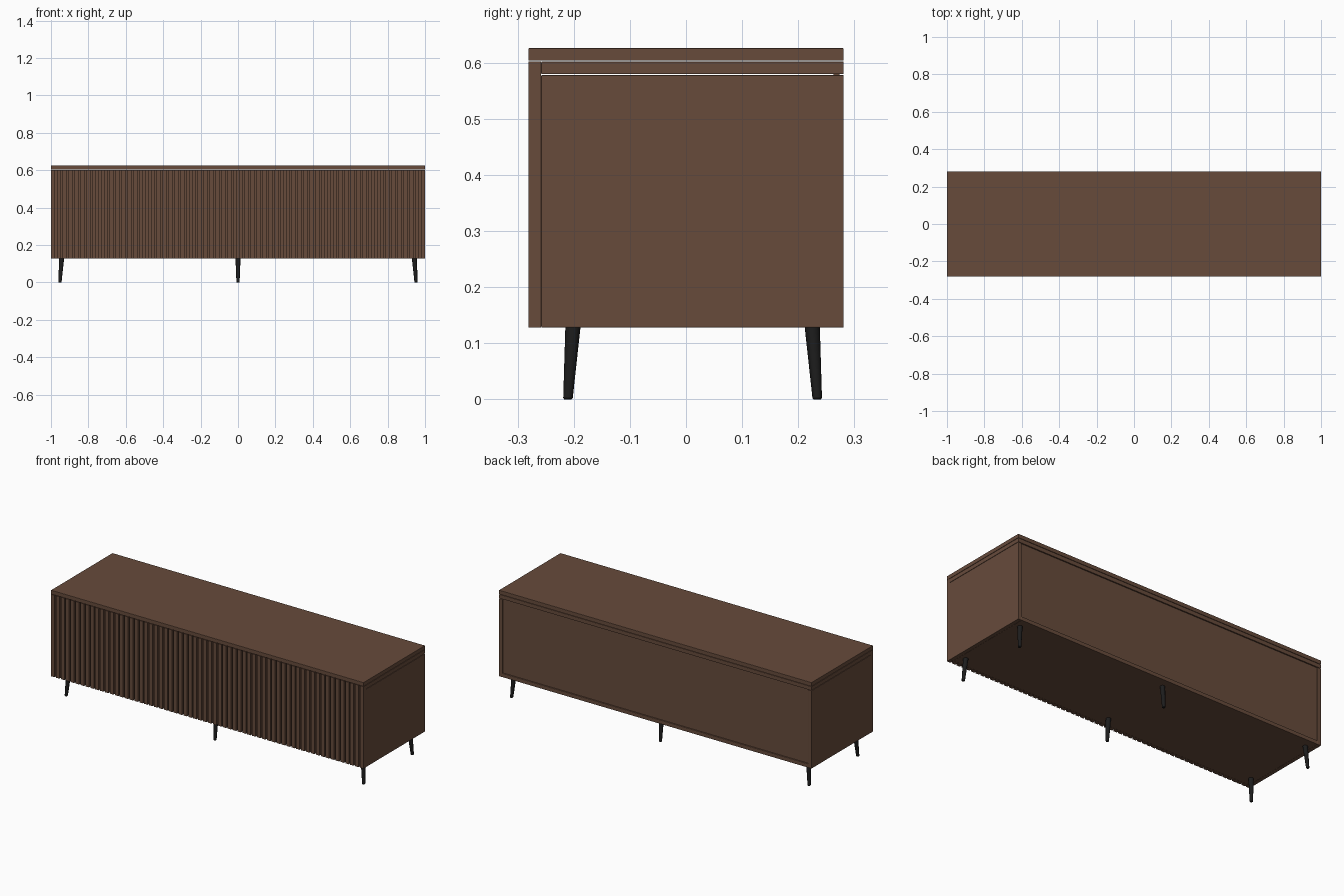
import bpy, bmesh, math
from mathutils import Vector

if "Cube" in bpy.data.objects:
    bpy.data.objects.remove(bpy.data.objects["Cube"])


def make_material(name, rgb):
    m = bpy.data.materials.new(name)
    m.diffuse_color = (*rgb, 1.0)
    m.use_nodes = True
    m.node_tree.nodes["Principled BSDF"].inputs["Base Color"].default_value = m.diffuse_color
    return m


WALNUT = make_material("walnut brown", (0.135, 0.070, 0.044))
BLACK = make_material("black", (0.012, 0.012, 0.012))


def finish(name, bm, mat):
    bmesh.ops.recalc_face_normals(bm, faces=bm.faces)
    mesh = bpy.data.meshes.new(name)
    bm.to_mesh(mesh)
    bm.free()
    mesh.materials.append(mat)
    ob = bpy.data.objects.new(name, mesh)
    bpy.context.collection.objects.link(ob)
    return ob


def board(name, x, y, z, bevel=0.0015):
    """Box between the given (min, max) ranges with softened edges."""
    bm = bmesh.new()
    bmesh.ops.create_cube(bm, size=1.0)
    for v in bm.verts:
        v.co = Vector([r[0] if c < 0 else r[1] for c, r in zip(v.co, (x, y, z))])
    ob = finish(name, bm, WALNUT)
    if bevel:
        mod = ob.modifiers.new("soft edges", 'BEVEL')
        mod.width = bevel
        mod.segments = 2
    return ob


FRONT, CARCASS, BACK = -0.281, -0.258, 0.281
BASE, SIDE_TOP = 0.128, 0.578
THICK = 0.022

# Top boards
board("top_board", (-1, 1), (FRONT, BACK), (0.6035, 0.626))
board("upper_rail_board", (-1, 1), (CARCASS, BACK), (0.5795, 0.602))

# Carcass: sides, bottom and recessed back
for s, label in ((-1, "left"), (1, "right")):
    board(label + "_side", sorted((s * 1.0, s * (1 - THICK))), (CARCASS, BACK), (BASE, SIDE_TOP))
board("bottom_board", (-1 + THICK, 1 - THICK), (CARCASS, BACK), (BASE, BASE + THICK))
board("back_panel", (-1 + THICK, 1 - THICK), (BACK - 0.018, BACK - 0.007),
      (BASE + THICK, SIDE_TOP + 0.002), 0)

# Slatted front: one fluted profile extruded upwards
COUNT, GROOVE = 64, 0.009
pitch = (2 + GROOVE) / COUNT
groove_y = FRONT + 0.013
profile = []
for i in range(COUNT):
    a = -1 + i * pitch
    b = a + pitch - GROOVE
    profile += [(a, groove_y), (a, FRONT), (b, FRONT), (b, groove_y)]
bm = bmesh.new()
rows = []
for z in (BASE, 0.602):
    rows.append([[bm.verts.new((x, y, z)) for x, y in profile],
                 [bm.verts.new((x, CARCASS, z)) for x, y in profile]])
for i in range(len(profile)):
    j = i + 1
    if j < len(profile):
        (f0, b0), (f1, b1) = rows
        bm.faces.new((f0[i], f0[j], f1[j], f1[i]))          # front skin
        bm.faces.new((b0[i], b1[i], b1[j], b0[j]))          # rear skin
        if i % 4 in (1, 3):                                 # slat and groove ends
            bm.faces.new((f0[i], b0[i], b0[j], f0[j]))
            bm.faces.new((f1[i], f1[j], b1[j], b1[i]))
for k in (0, -1):
    bm.faces.new((rows[0][0][k], rows[1][0][k], rows[1][1][k], rows[0][1][k]))
# Drop zero-width slivers where the rear skin doubles up
bmesh.ops.remove_doubles(bm, verts=bm.verts, dist=1e-5)
finish("slatted_front", bm, WALNUT)


# Tapered, splayed legs
def leg(name, top, foot):
    bm = bmesh.new()
    n = 20
    rings = []
    for t, r in ((0, 0.0065), (0.02, 0.0085), (1, 0.0135)):
        c = Vector(foot).lerp(Vector(top), t)
        rings.append([bm.verts.new((c.x + r * math.cos(2 * math.pi * k / n),
                                    c.y + r * math.sin(2 * math.pi * k / n), c.z))
                      for k in range(n)])
    for lo, hi in zip(rings, rings[1:]):
        for k in range(n):
            bm.faces.new((lo[k], lo[(k + 1) % n], hi[(k + 1) % n], hi[k]))
    bm.faces.new(rings[0])
    bm.faces.new(rings[-1])
    ob = finish(name, bm, BLACK)
    bpy.ops.object.select_all(action='DESELECT')
    bpy.context.view_layer.objects.active = ob
    ob.select_set(True)
    bpy.ops.object.shade_smooth_by_angle(angle=math.radians(35))


for row, y_top, y_foot in (("front", -0.2015, -0.2105), ("back", 0.225, 0.234)):
    for col, s in (("left", -1), ("middle", 0), ("right", 1)):
        leg(f"{row}_{col}_leg", (s * 0.943, y_top, BASE + 0.001), (s * 0.952, y_foot, 0))
